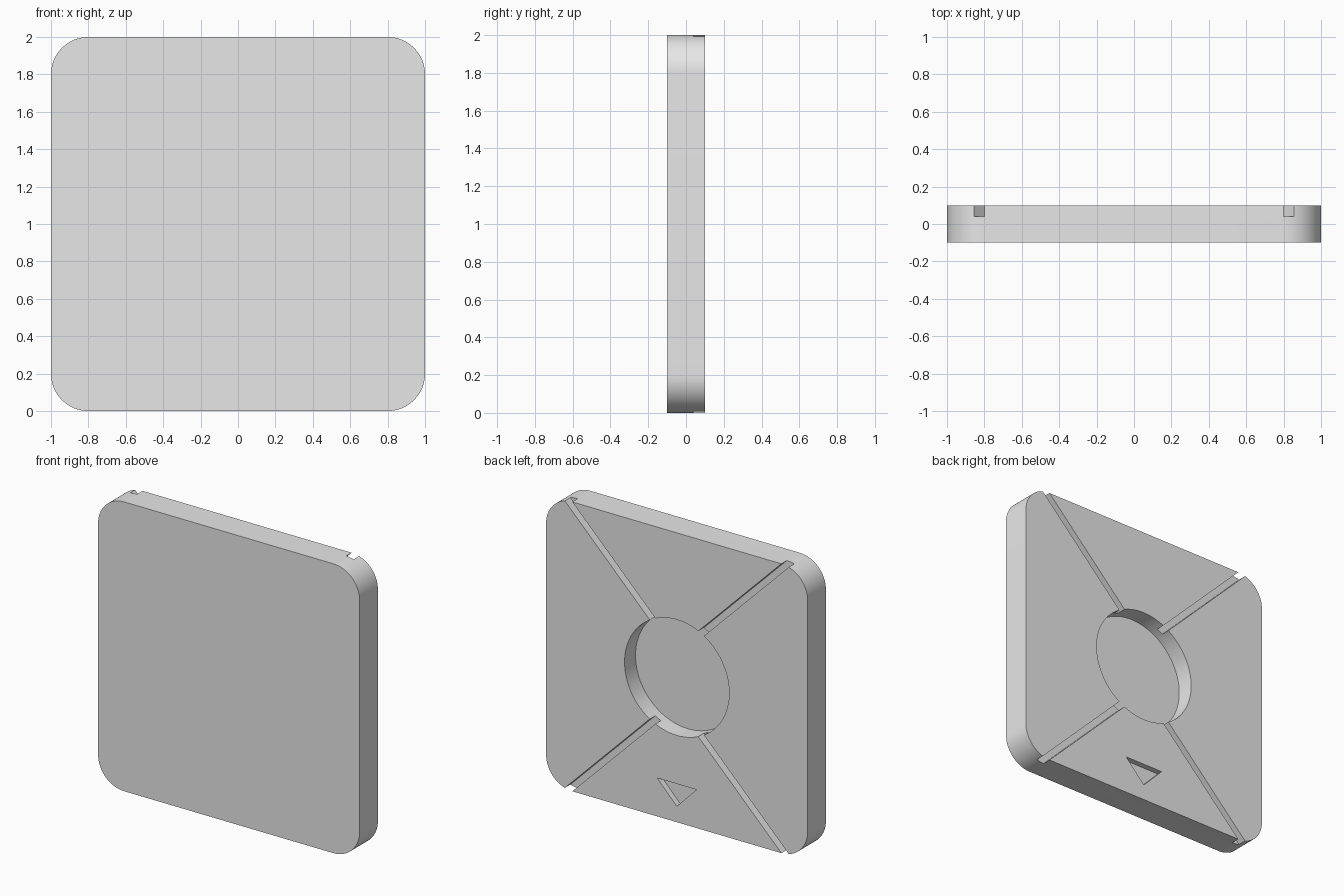
import bpy, bmesh, math
from mathutils import Vector

if "Cube" in bpy.data.objects:
    bpy.data.objects.remove(bpy.data.objects["Cube"], do_unlink=True)

HALF, RADIUS, BACK = 1.0, 0.2, 0.1   # half side, corner radius, back plane

grey = bpy.data.materials.new("light_grey")
grey.use_nodes = True
colour = (0.8, 0.8, 0.8, 1)
grey.diffuse_color = colour
grey.node_tree.nodes["Principled BSDF"].inputs["Base Color"].default_value = colour


def prism(name, outline, y0, y1):
    """Extrude an outline of (x, z) points, centred on the tile, from y0 to y1."""
    bm = bmesh.new()
    face = bm.faces.new([bm.verts.new((x, y0, z + HALF)) for x, z in outline])
    new = bmesh.ops.extrude_face_region(bm, geom=[face])["geom"]
    verts = [v for v in new if isinstance(v, bmesh.types.BMVert)]
    bmesh.ops.translate(bm, verts=verts, vec=(0, y1 - y0, 0))
    bmesh.ops.recalc_face_normals(bm, faces=bm.faces)
    mesh = bpy.data.meshes.new(name)
    bm.to_mesh(mesh)
    bm.free()
    mesh.materials.append(grey)
    obj = bpy.data.objects.new(name, mesh)
    bpy.context.collection.objects.link(obj)
    return obj


def arc(cx, cz, r, start, sweep, steps):
    return [(cx + r * math.cos(start + sweep * i / steps),
             cz + r * math.sin(start + sweep * i / steps)) for i in range(steps + 1)]


def cut(target, name, outline, depth):
    """Sink an outline into the back face."""
    cutter = prism(name, outline, BACK - depth, BACK + 0.1)
    cutter.hide_render = True
    mod = target.modifiers.new(name, "BOOLEAN")
    mod.operation = "DIFFERENCE"
    mod.solver = "EXACT"
    mod.object = cutter
    bpy.context.view_layer.objects.active = target
    bpy.ops.object.modifier_apply(modifier=name)
    bpy.data.objects.remove(cutter, do_unlink=True)


# Rounded square tile
corner = HALF - RADIUS
outline = []
for k, (sx, sz) in enumerate([(1, 1), (-1, 1), (-1, -1), (1, -1)]):
    outline += arc(sx * corner, sz * corner, RADIUS, k * math.pi / 2, math.pi / 2, 20)
tile = prism("tile", outline, -BACK, BACK)

# Round pocket in the middle of the back
cut(tile, "pocket_cutter", arc(0, 0, 0.4, 0, math.tau, 96)[:-1], 0.12)

# Four diagonal grooves from the pocket to the top and bottom edges
for sx in (1, -1):
    for sz in (1, -1):
        start = Vector((0.1 * sx, 0.268 * sz))
        along = Vector((sx, sz)).normalized()
        side = Vector((-along.y, along.x)) * 0.023
        end = start + along * 1.25
        groove = [start + side, start - side, end - side, end + side]
        cut(tile, "groove_cutter", groove, 0.06)

# Small arrow recess pointing down
cut(tile, "arrow_cutter", [(-0.15, -0.735), (0.15, -0.735), (0, -0.89)], 0.04)

# Smooth rounded walls, sharp rims
bpy.ops.object.select_all(action="DESELECT")
tile.select_set(True)
bpy.context.view_layer.objects.active = tile
bpy.ops.object.shade_smooth_by_angle(angle=math.radians(30))
